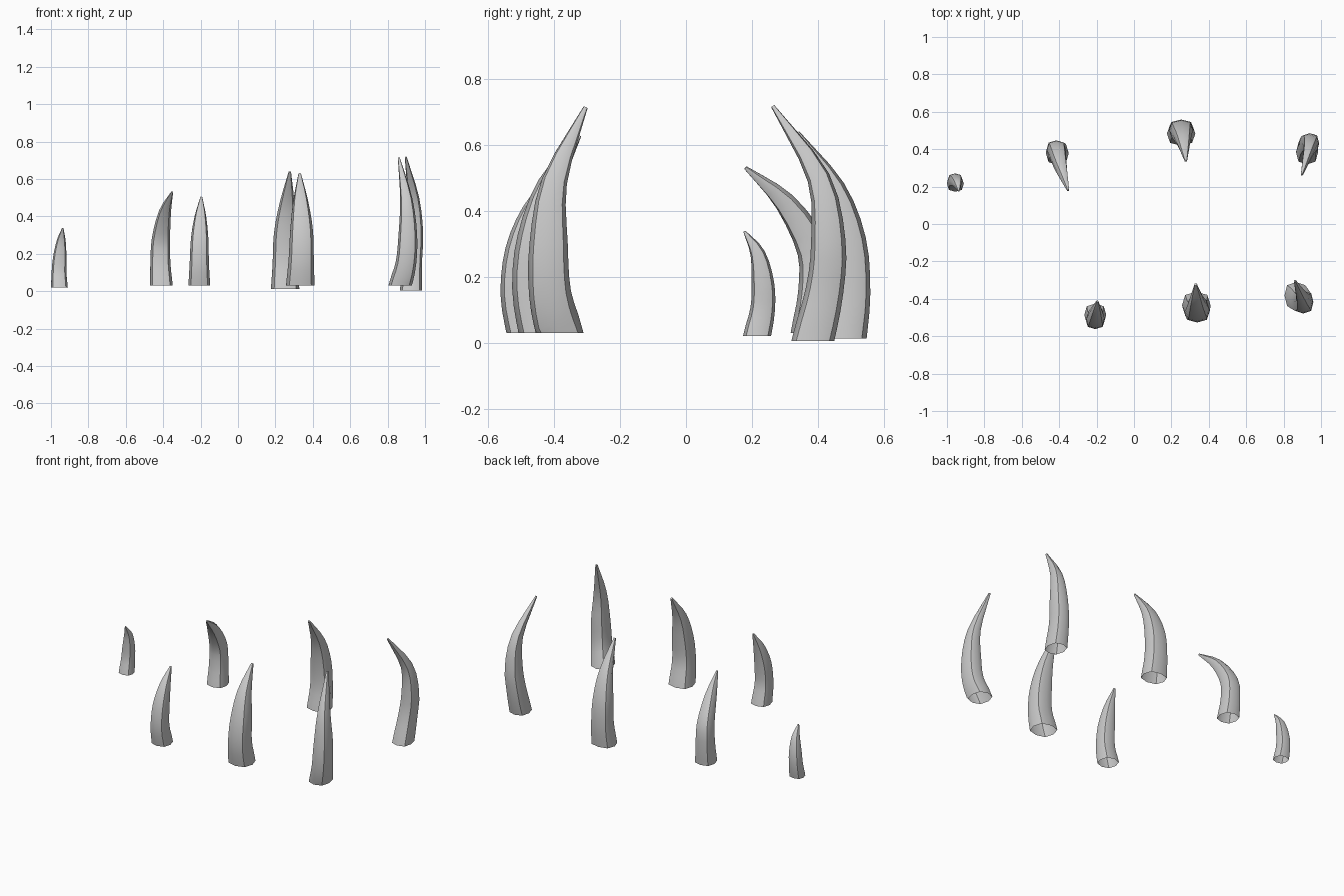
import bpy, bmesh, math
from mathutils import Vector

if "Cube" in bpy.data.objects:
    bpy.data.objects.remove(bpy.data.objects["Cube"])

SIDES = 8
TAPER = [1.0, 0.88, 0.8, 0.53, 0.09]   # girth from root to tip
STEPS = 3                              # rings per path segment


def spline(p, i, t):
    """Catmull-Rom value between p[i] and p[i + 1]."""
    a = p[i - 1] if i > 0 else p[0] * 2 - p[1]
    d = p[i + 2] if i + 2 < len(p) else p[-1] * 2 - p[-2]
    b, c = p[i], p[i + 1]
    return (b * 2 + (c - a) * t + (a * 2 - b * 5 + c * 4 - d) * t * t
            + (b * 3 - a - c * 3 + d) * t ** 3) * 0.5


def squarish(v):
    return math.copysign(abs(v) ** 0.75, v) if abs(v) > 1e-6 else 0.0


def tusk(name, path, width, depth):
    pts = [Vector(p) for p in path]
    n = len(pts) - 1
    stations = [(i, s / STEPS) for i in range(n) for s in range(STEPS)] + [(n - 1, 1.0)]
    centres = [spline(pts, i, t) for i, t in stations]
    girths = [spline(TAPER, i, t) for i, t in stations]
    bm = bmesh.new()
    rings = []
    for k, (c, g) in enumerate(zip(centres, girths)):
        # the root is cut level, the other rings follow the curve
        tan = centres[min(k + 1, len(centres) - 1)] - centres[max(k - 1, 0)]
        if k == 0:
            tan = Vector((0, 0, 1))
        tan.normalize()
        across = Vector((0, 1, 0)).cross(tan).normalized()
        back = tan.cross(across)
        ring = []
        for j in range(SIDES):
            a = 2 * math.pi * j / SIDES
            ring.append(bm.verts.new(c + across * (squarish(math.cos(a)) * g * width / 2)
                                     + back * (squarish(math.sin(a)) * g * depth / 2)))
        rings.append(ring)
    for lo, hi in zip(rings, rings[1:]):
        for j in range(SIDES):
            m = (j + 1) % SIDES
            bm.faces.new((lo[j], lo[m], hi[m], hi[j]))
    bm.faces.new(rings[-1])            # blunt tip, the root stays open
    me = bpy.data.meshes.new(name)
    bm.to_mesh(me)
    bm.free()
    ob = bpy.data.objects.new(name, me)
    bpy.context.collection.objects.link(ob)
    bpy.ops.object.select_all(action='DESELECT')
    ob.select_set(True)
    bpy.context.view_layer.objects.active = ob
    bpy.ops.object.shade_smooth_by_angle(angle=math.radians(50))


# back row, leaning forward
tusk("back_tusk_small", [(-.955, .215, .02), (-.957, .232, .1), (-.953, .233, .18),
                         (-.945, .217, .27), (-.937, .177, .337)], .09, .085)
tusk("back_tusk_hooked", [(-.41, .378, .03), (-.415, .393, .15), (-.412, .385, .28),
                          (-.39, .3, .425), (-.352, .18, .53)], .122, .122)
tusk("back_tusk_wide", [(.252, .483, .012), (.252, .502, .15), (.253, .494, .31),
                        (.263, .447, .47), (.277, .338, .637)], .152, .128)
tusk("back_tusk_tall", [(.925, .384, .005), (.932, .42, .16), (.943, .431, .31),
                        (.937, .401, .5), (.897, .263, .716)], .118, .13)

# front row, leaning backward
tusk("front_tusk_small", [(-.207, -.485, .03), (-.207, -.51, .15), (-.205, -.5, .28),
                          (-.201, -.465, .4), (-.196, -.413, .503)], .117, .118)
tusk("front_tusk_wide", [(.333, -.435, .03), (.338, -.463, .17), (.34, -.452, .32),
                         (.335, -.41, .48), (.33, -.323, .628)], .153, .145)
tusk("front_tusk_tall", [(.867, -.383, .03), (.898, -.412, .15), (.908, -.416, .3),
                         (.9, -.398, .49), (.86, -.304, .713)], .125, .145)
